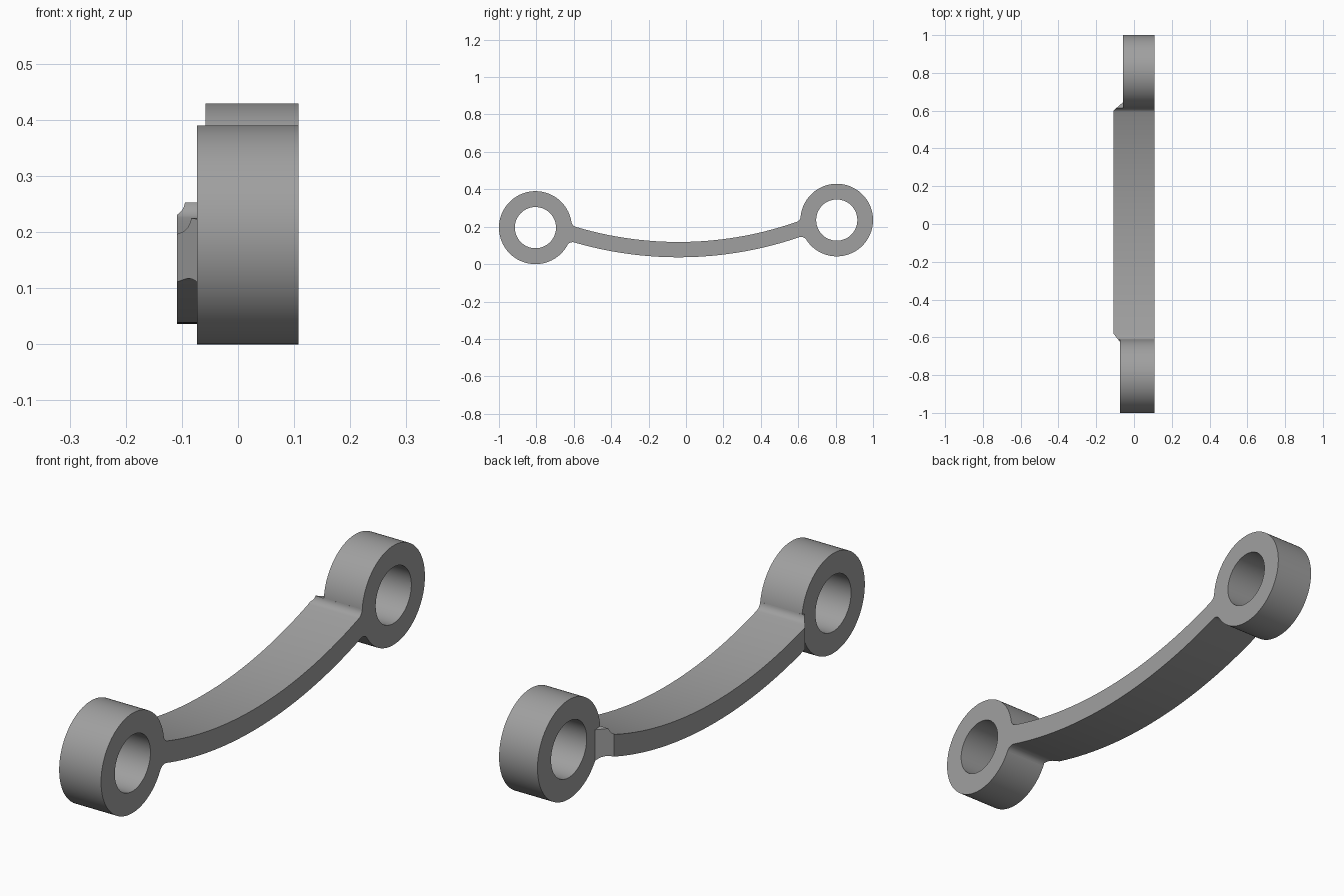
import bpy, bmesh, math
from mathutils import Vector

if "Cube" in bpy.data.objects:
    bpy.data.objects.remove(bpy.data.objects["Cube"])

metal = bpy.data.materials.new("grey metal")
metal.diffuse_color = (0.35, 0.35, 0.35, 1)
metal.use_nodes = True
metal.node_tree.nodes["Principled BSDF"].inputs["Base Color"].default_value = metal.diffuse_color

X_RIGHT, X_LEFT = 0.108, -0.109
FRONT = (Vector((-0.805, 0.1965)), 0.195)     # eye centre (y, z) and radius
REAR = (Vector((0.806, 0.237)), 0.194)
HOLE = 0.11
ARC = Vector((-0.04, 2.03))                   # centre of the arm's curve (y, z)
R_TOP, R_BOTTOM = 1.91, 1.992
FILLET = 0.032


def finish(name, bm):
    bmesh.ops.recalc_face_normals(bm, faces=bm.faces)
    mesh = bpy.data.meshes.new(name)
    bm.to_mesh(mesh)
    bm.free()
    mesh.materials.append(metal)
    ob = bpy.data.objects.new(name, mesh)
    bpy.context.collection.objects.link(ob)
    return ob


def eye(name, centre, radius, x_left, n=96):
    """Tube along x."""
    bm = bmesh.new()
    loops = []
    for x, r in ((x_left, radius), (X_RIGHT, radius), (X_RIGHT, HOLE), (x_left, HOLE)):
        loops.append([bm.verts.new((x, centre.x + r * math.cos(math.tau * i / n),
                                    centre.y + r * math.sin(math.tau * i / n))) for i in range(n)])
    for k in range(4):
        a, b = loops[k], loops[(k + 1) % 4]
        for i in range(n):
            j = (i + 1) % n
            bm.faces.new((a[i], a[j], b[j], b[i]))
    return finish(name, bm)


def fillet(eye_centre, eye_radius, arm_radius, side, steps=8):
    """Points from the eye to the arm; side is -1 on top of the arm, +1 below it."""
    r1, r2 = eye_radius + FILLET, arm_radius + side * FILLET
    d = ARC - eye_centre
    a = (r1 * r1 - r2 * r2 + d.length_squared) / (2 * d.length)
    h = math.sqrt(r1 * r1 - a * a)
    u = d.normalized()
    perp = Vector((-u.y, u.x))
    base = eye_centre + a * u
    f = min((base + h * perp, base - h * perp), key=lambda p: abs(p.x))
    start = (eye_centre - f).normalized()
    end = (ARC - f).normalized() * side * 1.0
    turn = start.angle_signed(end)            # clockwise positive
    pts = []
    for i in range(steps + 1):
        t = -turn * i / steps
        pts.append(f + FILLET * Vector((start.x * math.cos(t) - start.y * math.sin(t),
                                        start.x * math.sin(t) + start.y * math.cos(t))))
    return pts


def arm_edge(radius, side, n=40):
    """One long edge of the arm with a fillet at both ends, front to rear."""
    a = fillet(*FRONT, radius, side)
    b = fillet(*REAR, radius, side)[::-1]
    ang = [math.atan2(p.y - ARC.y, p.x - ARC.x) for p in (a[-1], b[0])]
    mid = [ARC + radius * Vector((math.cos(t), math.sin(t)))
           for t in (ang[0] + (ang[1] - ang[0]) * i / n for i in range(1, n))]
    # short tails that run into the walls of the eyes
    tail_a = FRONT[0] + (a[0] - FRONT[0]) * 0.78
    tail_b = REAR[0] + (b[-1] - REAR[0]) * 0.78
    return [tail_a] + a + mid + b + [tail_b]


# curved arm, extruded across x
bm = bmesh.new()
outline = arm_edge(R_TOP, -1) + arm_edge(R_BOTTOM, 1)[::-1]
face = bm.faces.new([bm.verts.new((X_LEFT, p.x, p.y)) for p in outline])
res = bmesh.ops.extrude_face_region(bm, geom=[face])
bmesh.ops.translate(bm, vec=(X_RIGHT - X_LEFT, 0, 0),
                    verts=[v for v in res["geom"] if isinstance(v, bmesh.types.BMVert)])
# slanted cuts at the arm's left corners
for y, normal in ((-0.58, (-0.78, -0.62, 0)), (0.6, (-0.66, 0.75, 0))):
    cut = bmesh.ops.bisect_plane(bm, geom=bm.verts[:] + bm.edges[:] + bm.faces[:],
                                 plane_co=(X_LEFT, y, 0), plane_no=normal, clear_outer=True)
    edges = [e for e in cut["geom_cut"] if isinstance(e, bmesh.types.BMEdge)]
    bmesh.ops.holes_fill(bm, edges=edges, sides=0)
link = finish("link_arm", bm)

# join the two eyes to the arm
for part in (eye("front_eye", *FRONT, -0.073), eye("rear_eye", *REAR, -0.058)):
    mod = link.modifiers.new("join", 'BOOLEAN')
    mod.operation, mod.solver, mod.object = 'UNION', 'EXACT', part
    bpy.context.view_layer.objects.active = link
    bpy.ops.object.modifier_apply(modifier=mod.name)
    bpy.data.objects.remove(part)

# rest on the ground and shade
low = min(v.co.z for v in link.data.vertices)
for v in link.data.vertices:
    v.co.z -= low
link.select_set(True)
bpy.ops.object.shade_smooth_by_angle(angle=math.radians(30))
